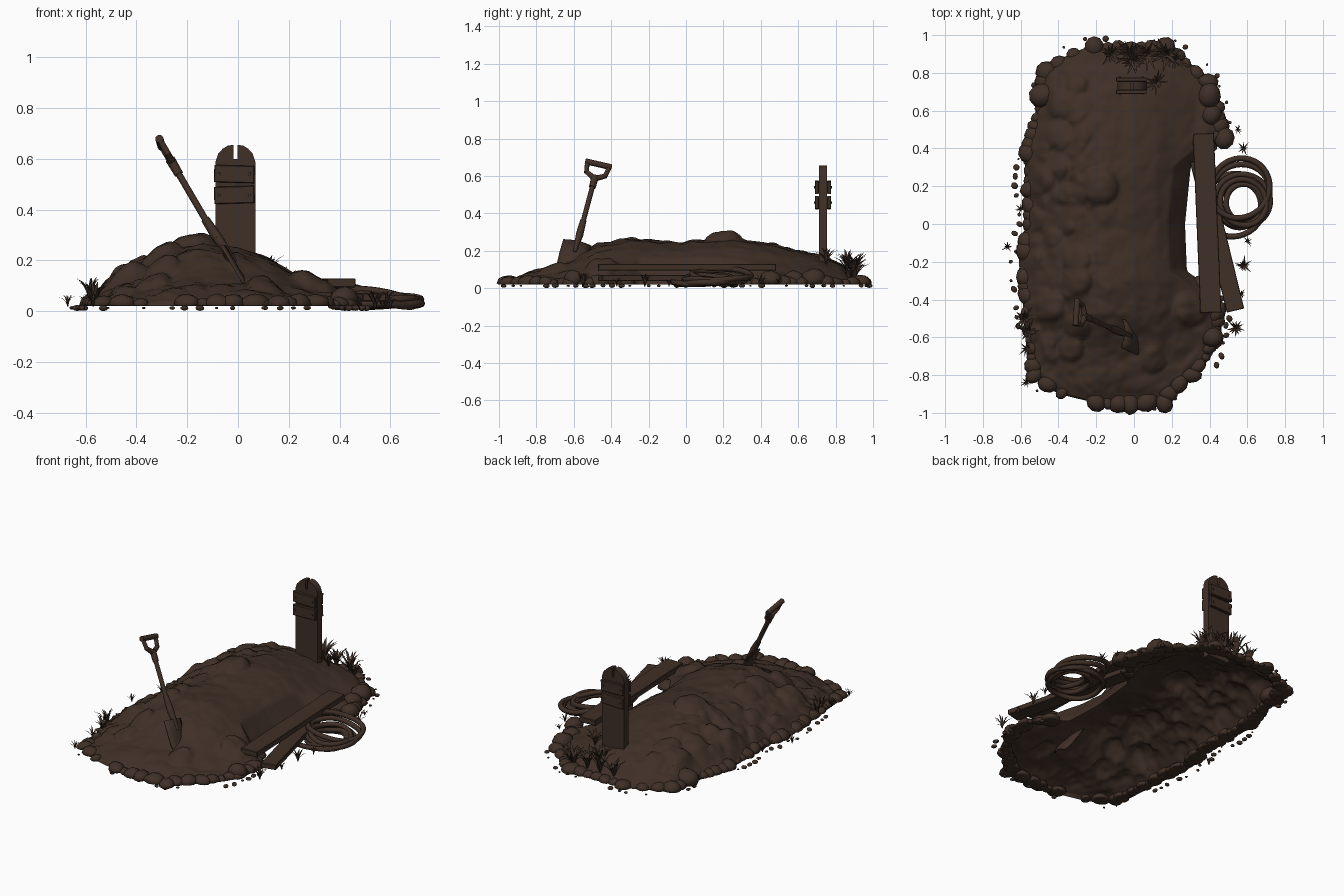
import bpy, bmesh, math, random
from mathutils import Vector, Matrix, noise

random.seed(4)
if "Cube" in bpy.data.objects:
    bpy.data.objects.remove(bpy.data.objects["Cube"])

brown = bpy.data.materials.new("dark_earth_brown")
brown.use_nodes = True
colour = (0.05, 0.029, 0.02, 1)
brown.diffuse_color = colour
brown.node_tree.nodes["Principled BSDF"].inputs["Base Color"].default_value = colour


def finish(name, bm, smooth=40, matrix=None):
    bmesh.ops.recalc_face_normals(bm, faces=bm.faces)
    mesh = bpy.data.meshes.new(name)
    bm.to_mesh(mesh)
    bm.free()
    mesh.materials.append(brown)
    ob = bpy.data.objects.new(name, mesh)
    bpy.context.collection.objects.link(ob)
    if matrix:
        ob.matrix_world = matrix
    bpy.ops.object.select_all(action='DESELECT')
    ob.select_set(True)
    bpy.context.view_layer.objects.active = ob
    bpy.ops.object.shade_smooth_by_angle(angle=math.radians(smooth))
    return ob


def lerp(points, t):
    """Read a value off a list of (position, value) pairs."""
    if t <= points[0][0]:
        return points[0][1]
    for (a, va), (b, vb) in zip(points, points[1:]):
        if t <= b:
            return va + (vb - va) * (t - a) / (b - a)
    return points[-1][1]


def box(bm, size, centre, turn=None):
    m = Matrix.Translation(centre) @ (turn or Matrix()) @ Matrix.Diagonal((*size, 1))
    return bmesh.ops.create_cube(bm, size=1, matrix=m)["verts"]


def rod(bm, a, b, r1, r2, sides=10):
    a, b = Vector(a), Vector(b)
    m = Matrix.Translation((a + b) / 2) @ (b - a).to_track_quat('Z', 'Y').to_matrix().to_4x4()
    bmesh.ops.create_cone(bm, cap_ends=True, segments=sides, radius1=r1, radius2=r2,
                          depth=(b - a).length, matrix=m)


# Mound: outline, cross profile and length profile
LEFT = [(-.96, -.15), (-.9, -.4), (-.8, -.56), (-.4, -.59), (-.2, -.61), (0, -.57),
        (.4, -.58), (.6, -.52), (.8, -.49), (.88, -.38), (.95, -.22)]
RIGHT = [(-.96, .05), (-.9, .2), (-.8, .33), (-.7, .41), (-.6, .46), (-.42, .47), (-.32, .38),
         (-.25, .28), (0, .27), (.3, .3), (.4, .41), (.5, .49), (.75, .42), (.85, .3), (.95, .2)]
CROSS = [(-.6, .06), (-.5, .1), (-.4, .16), (-.28, .22), (-.15, .245), (0, .23),
         (.12, .19), (.22, .13), (.32, .08), (.5, .04)]
LENGTH = [(-.96, .1), (-.85, .25), (-.7, .4), (-.6, .6), (-.48, .88), (-.3, 1), (-.05, .92),
          (.15, 1), (.3, 1), (.5, .85), (.7, .65), (.82, .48), (.9, .25), (.96, .08)]

ridge_clods = [(random.uniform(-.38, -.27), random.uniform(.1, .75), random.uniform(.03, .06))
               for _ in range(16)]
ridge_clods += [(-.18, .2, .1), (-.3, -.3, .08), (.3, -.45, .09), (.1, -.72, .07), (-.3, -.55, .07)]
slope_clods = [(random.uniform(-.58, -.3), random.uniform(-.85, .8), random.uniform(.03, .08))
               for _ in range(45)]


def ground(x, y):
    d = min(x - lerp(LEFT, y), lerp(RIGHT, y) - x, y + .96, .95 - y)
    fall = min(1, max(0, d) / .09) ** .6
    rough = lerp([(-.3, 1), (0, .35), (.25, .35), (.4, .9)], x)
    if y < -.4:
        rough = max(rough, .8)
    near = noise.voronoi(Vector((x * 9, y * 9, 0)))[0][0]
    h = lerp(CROSS, x) * lerp(LENGTH, y)
    h += rough * (.03 * (.5 - near) + .008 * noise.noise(Vector((x * 25, y * 25, 2))))
    lift = 0
    for cx, cy, r in ridge_clods + slope_clods:
        q = ((x - cx) ** 2 + (y - cy) ** 2) / r ** 2
        if q < 1:
            lift = max(lift, r * .45 * math.sqrt(1 - q))
    return .02 + max(0, h + lift) * fall


bm = bmesh.new()
NX, NY = 84, 130
grid = []
for j in range(NY + 1):
    y = -.96 + 1.91 * j / NY
    a, b = lerp(LEFT, y), lerp(RIGHT, y)
    xs = [a + (b - a) * i / NX for i in range(NX + 1)]
    grid.append([bm.verts.new((x, y, ground(x, y))) for x in xs])
for r, s in zip(grid, grid[1:]):
    for i in range(NX):
        bm.faces.new((r[i], r[i + 1], s[i + 1], s[i]))
finish("earth_mound", bm, 80)


# Clods and pebbles round the rim
def lump(bm, x, y, z, r, flat, floor):
    m = Matrix.Translation((x, y, z)) @ Matrix.Rotation(random.random() * 6, 4, 'Z')
    m = m @ Matrix.Diagonal((r, r * random.uniform(.7, 1), r * flat, 1))
    for v in bmesh.ops.create_icosphere(bm, subdivisions=2, radius=1, matrix=m)["verts"]:
        v.co += noise.noise_vector(v.co * 14) * r * .12
        v.co.z = max(v.co.z, floor)


rim = [(lerp(s, y), y, k) for s, k in ((LEFT, 1), (RIGHT, -1))
       for y in [-.94 + i * .047 for i in range(41)]]
rim += [(-.2 + i * .06, y, 0) for i in range(7) for y in (-.95, .93)]
clods, pebbles = bmesh.new(), bmesh.new()
for x, y, k in rim:
    if k == -1 and -.3 < y < .35:
        continue
    lump(clods, x + k * .03, y, .025, random.uniform(.03, .065), .75, .02)
    if random.random() < .7:
        r = random.uniform(.007, .02)
        out = Vector((x, y * .8)).normalized() * random.uniform(.025, .06)
        lump(pebbles, x + out.x, max(-.975, min(.98, y + out.y)), .013, r, .6, 0)
for x, y, r in ((-.48, .68, .075), (.4, .68, .07), (.48, .45, .06), (.41, .58, .06), (.42, -.6, .06)):
    lump(clods, x, y, .05, r, .8, .02)
finish("rim_clods", clods, 80)
finish("pebbles", pebbles, 80)

# Grave marker: upright board with rounded top and split
bm = bmesh.new()
half = [(.008, .6), (.008, .655), (.03, .652), (.05, .64), (.068, .62), (.078, .59), (.078, .1)]
outline = half + [(-x, z) for x, z in reversed(half)]
face = bm.faces.new([bm.verts.new((x - .01, .71, z)) for x, z in outline])
back = bmesh.ops.extrude_face_region(bm, geom=[face])["geom"]
bmesh.ops.translate(bm, vec=(0, .045, 0), verts=[v for v in back if isinstance(v, bmesh.types.BMVert)])
finish("marker_board", bm, 30)

# Cross slats on both faces, with nails
bm = bmesh.new()
for side in (-1, 1):
    y = .7325 + side * .033
    for z, tilt in ((.54, .03), (.458, -.03)):
        turn = Matrix.Rotation(tilt, 4, 'Y')
        box(bm, (.158, .021, .068), (-.015, y, z), turn)
        for x in (-.075, .045):
            rod(bm, (x, y, z), (x, y + side * .015, z), .008, .006, 8)
bmesh.ops.bevel(bm, geom=[e for e in bm.edges if e.calc_length() > .06], offset=.003, affect='EDGES')
finish("marker_slats", bm, 30)

# Shovel, built upright and then leaned
up = Vector((-.492, .225, .84)).normalized()
across = Vector((.05, .98, -.2))
across = (across - up * across.dot(up)).normalized()
lean = Matrix((across.cross(up), across, up)).transposed().to_4x4()
lean.translation = (-.06, -.58, .245)

bm = bmesh.new()
rows = []
for z, w in ((0, .078), (-.08, .08), (-.15, .078), (-.185, .07), (-.205, .05)):
    rows.append([bm.verts.new((.22 * (1 - t * t) * .08, t * w, z)) for t in (-1, -.6, -.2, .2, .6, 1)])
for r, s in zip(rows, rows[1:]):
    for i in range(5):
        bm.faces.new((r[i], r[i + 1], s[i + 1], s[i]))
blade = finish("shovel_blade", bm, 40, lean)
blade.modifiers.new("thickness", 'SOLIDIFY').thickness = .007

bm = bmesh.new()
rod(bm, (.015, 0, -.07), (.004, 0, .05), .01, .021)
rod(bm, (.004, 0, .05), (0, 0, .14), .021, .017)
rod(bm, (0, 0, .1), (0, 0, .37), .0135, .0135)
rod(bm, (0, 0, .35), (0, 0, .42), .018, .02)
for s in (-1, 1):
    rod(bm, (0, 0, .405), (0, s * .05, .435), .016, .013)
    rod(bm, (0, s * .05, .43), (0, s * .062, .5), .013, .012)
rod(bm, (0, -.072, .497), (0, .072, .497), .016, .016)
finish("shovel_handle", bm, 40, lean)

# Planks
for name, size, spot, spin in (("upper_plank", (.112, .95, .035), (.387, .005, .112), .042),
                               ("lower_plank", (.095, .82, .033), (.44, -.06, .055), .24)):
    bm = bmesh.new()
    box(bm, size, spot, Matrix.Rotation(spin, 4, 'Z'))
    bmesh.ops.bevel(bm, geom=bm.edges[:], offset=.003, affect='EDGES')
    finish(name, bm, 30)

# Rope coil: loose loops propped against the planks
loops = [(.56, .19, .158, .072, .17), (.565, .17, .15, .05, .12), (.575, .125, .142, .035, .06),
         (.578, .115, .122, .055, .1), (.585, .11, .1, .04, .05), (.56, .1, .115, .028, 0),
         (.53, .1, .165, .026, 0)]
for n, (cx, cy, r, z, slope) in enumerate(loops):
    curve = bpy.data.curves.new("rope_loop", 'CURVE')
    curve.dimensions = '3D'
    curve.bevel_depth = .0155
    curve.bevel_resolution = 2
    path = curve.splines.new('POLY')
    path.points.add(35)
    path.use_cyclic_u = True
    for i, p in enumerate(path.points):
        a = math.tau * i / 36
        wob = r * (1 + .03 * math.sin(2 * a + n))
        dx, dy = wob * math.cos(a), wob * math.sin(a)
        p.co = (cx + dx, cy + dy, z - slope * dx + .005 * math.sin(3 * a + n), 1)
    path.use_smooth = True
    curve.materials.append(brown)
    bpy.context.collection.objects.link(bpy.data.objects.new("rope_loop", curve))


# Grass tufts: curved, folded, tapering blades
def tuft(bm, x, y, z, tall, count):
    for k in range(count):
        a = math.tau * (k + random.random() * .7) / count
        out = Vector((math.cos(a), math.sin(a), 0))
        side = Vector((-out.y, out.x, 0)) * tall * .065
        reach, rise = tall * random.uniform(.25, .75), tall * random.uniform(.6, 1)
        prev = None
        for t, w in ((0, .7), (.35, 1), (.7, .7), (1, .05)):
            c = Vector((x, y, z)) + out * reach * t ** 1.5
            c.z += rise * (t - .3 * t ** 3) / .75
            c.y = min(c.y, .99)
            row = [bm.verts.new(c + side * w), bm.verts.new(c - Vector((0, 0, tall * .03 * w))),
                   bm.verts.new(c - side * w)]
            if prev:
                for i in (0, 1):
                    bm.faces.new((prev[i], prev[i + 1], row[i + 1], row[i]))
            prev = row


bm = bmesh.new()
for x, y, z, tall in ((-.12, .9, .04, .13), (-.02, .9, .05, .15), (.07, .9, .05, .13),
                      (.17, .9, .04, .15), (.22, .87, .04, .1), (.12, .75, .13, .1), (0, .86, .08, .14),
                      (-.58, -.5, .03, .12), (-.56, -.57, .03, .1), (-.57, -.66, .02, .07),
                      (-.57, -.84, .02, .05), (-.67, -.12, .02, .055), (-.6, .08, .02, .05),
                      (.54, -.55, .01, .08), (.58, -.22, .01, .08), (.58, .4, .02, .06),
                      (.6, -.09, .01, .05), (.55, .5, .02, .04), (.57, -.37, .01, .05),
                      (-.2, -.93, .02, .045)):
    tuft(bm, x, y, z, tall, 14 if tall > .07 else 9)
finish("grass_tufts", bm, 60)
